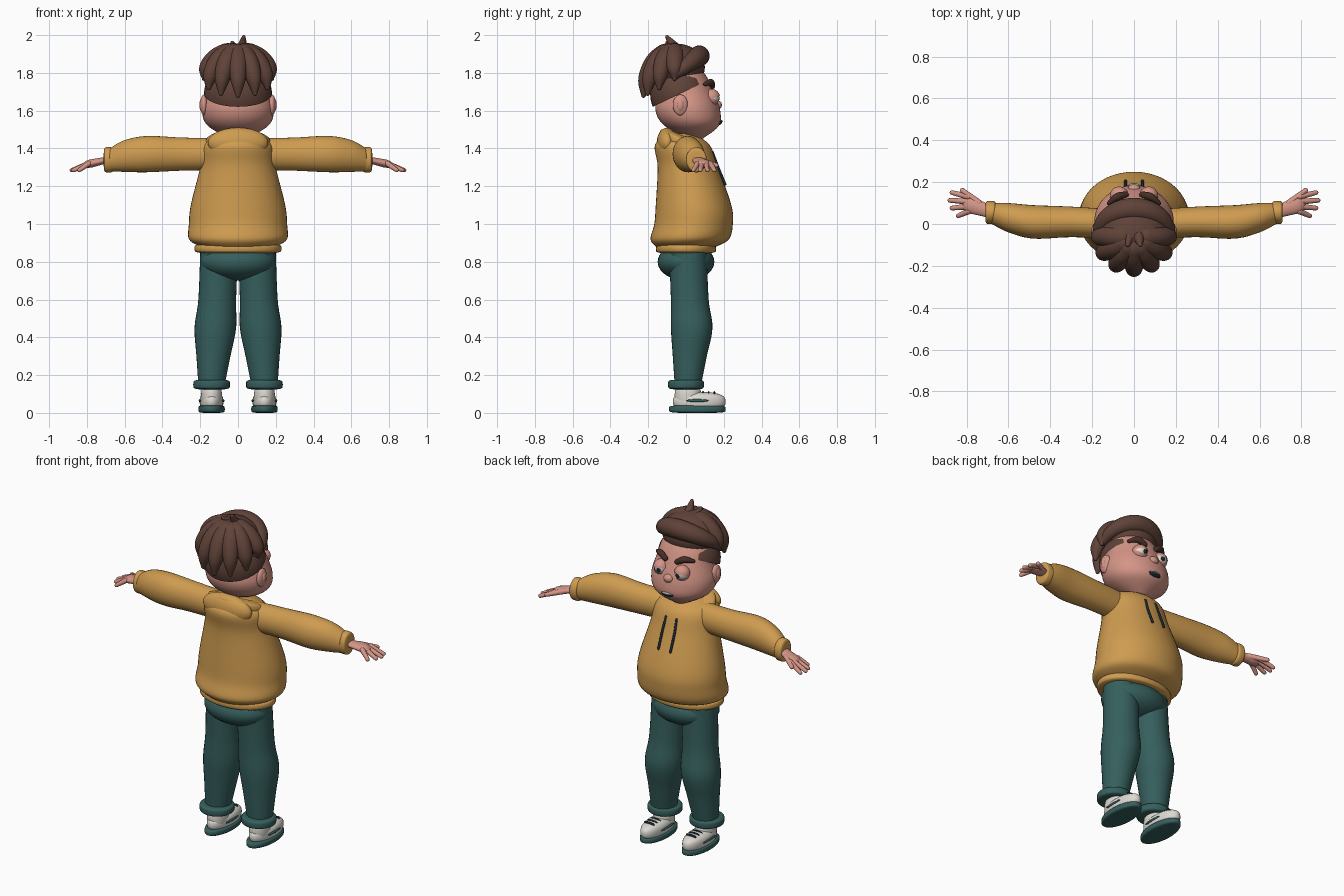
import bpy
import bmesh
import math
from mathutils import Vector, Matrix

cube = bpy.data.objects.get("Cube")
if cube:
    bpy.data.objects.remove(cube, do_unlink=True)

X, Y, Z = Matrix.Identity(3)
QUARTER = math.pi / 2


def material(name, *rgb):
    mat = bpy.data.materials.new(name)
    mat.use_nodes = True
    mat.diffuse_color = (*rgb, 1)
    shader = next(node for node in mat.node_tree.nodes if node.type == "BSDF_PRINCIPLED")
    shader.inputs["Base Color"].default_value = (*rgb, 1)
    shader.inputs["Roughness"].default_value = 0.7
    return mat


mustard = material("mustard cloth", 0.62, 0.33, 0.08)
teal = material("teal cloth", 0.036, 0.115, 0.11)
skin = material("skin", 0.66, 0.3, 0.24)
brown = material("brown hair", 0.115, 0.055, 0.04)
brow_brown = material("dark brown eyebrow", 0.06, 0.03, 0.02)
white = material("off white", 0.72, 0.69, 0.64)
dark = material("dark navy", 0.01, 0.02, 0.03)
grey = material("tooth grey", 0.4, 0.4, 0.38)


def finish(name, bm, mat):
    bmesh.ops.recalc_face_normals(bm, faces=bm.faces)
    mesh = bpy.data.meshes.new(name)
    bm.to_mesh(mesh)
    bm.free()
    mesh.materials.append(mat)
    mesh.shade_smooth()
    mesh.set_sharp_from_angle(angle=math.radians(60))
    obj = bpy.data.objects.new(name, mesh)
    bpy.context.collection.objects.link(obj)


def smooth_path(rows, steps=6):
    """Catmull-Rom interpolation of positions and radii together."""
    points = [Vector(row) for row in rows]
    padded = [points[0], *points, points[-1]]
    result = []
    for before, start, end, after in zip(padded, padded[1:], padded[2:], padded[3:]):
        leave, arrive = (end - before) / 2, (after - start) / 2
        for k in range(steps):
            t = k / steps
            ease = t * t * (3 - 2 * t)
            result.append(start.lerp(end, ease) + leave * t * (1 - t) ** 2
                          - arrive * t * t * (1 - t))
    return result + [points[-1]]


def sweep(name, rows, mat, side=X, normal=None, flat=1, mirror=1, sides=32):
    """Skin rings of (x, y, z, radius); without a fixed normal the ends are domed."""
    rings = smooth_path(rows)
    centres = [ring.xyz for ring in rings]
    ends = [centres[0], *centres, centres[-1]]
    frames = []
    for ring, before, after in zip(rings, ends, ends[2:]):
        tangent = normal or after - before
        frames.append((ring.xyz, tangent.normalized(), ring.w))
    if normal is None:
        def dome(frame, sign):
            centre, tangent, radius = frame
            return [(centre + tangent * sign * radius * math.sin(q), tangent, radius * math.cos(q))
                    for q in (0.5, 1, 1.4)]
        frames = dome(frames[0], -1)[::-1] + frames + dome(frames[-1], 1)
    bm = bmesh.new()
    loops = []
    for centre, tangent, radius in frames:
        u = (side - tangent * side.dot(tangent)).normalized()
        v = tangent.cross(u) * flat
        loop = []
        for k in range(sides):
            angle = math.tau * k / sides
            p = centre + (u * math.cos(angle) + v * math.sin(angle)) * radius
            loop.append(bm.verts.new((p.x * mirror, p.y, p.z)))
        loops.append(loop)
    for low, high in zip(loops, loops[1:]):
        for k in range(sides):
            bm.faces.new((low[k - 1], low[k], high[k], high[k - 1]))
    bm.faces.new(loops[0])
    bm.faces.new(loops[-1])
    finish(name, bm, mat)


def blob(name, centre, radii, mat, mirror=1, cut=None, puff=1, axis=Z):
    """Ellipsoid; a low puff squares it to a soft disc, cut keeps one side of a plane."""
    bm = bmesh.new()
    bmesh.ops.create_uvsphere(bm, u_segments=32, v_segments=20, radius=1)
    for v in bm.verts:
        ring = max(v.co.xy.length, 0.001) ** (puff - 1)
        v.co = (v.co.x * ring, v.co.y * ring, math.copysign(abs(v.co.z) ** puff, v.co.z))
    if cut:
        geom = bm.verts[:] + bm.edges[:] + bm.faces[:]
        bmesh.ops.bisect_plane(bm, geom=geom, plane_co=(0, 0, 0), plane_no=cut, clear_inner=True)
    bm.transform(Matrix.Diagonal((mirror, 1, 1, 1)) @ Matrix.Translation(centre)
                 @ Matrix.Diagonal((*radii, 1))
                 @ Z.rotation_difference(axis).to_matrix().to_4x4())
    finish(name, bm, mat)


# Hooded top
sweep("hoodie_body", [
    (0, 0, .88, .2), (0, .02, .92, .26), (0, .04, 1, .26), (0, .04, 1.1, .25),
    (0, .01, 1.3, .2), (0, -.02, 1.42, .18), (0, -.03, 1.48, .08)],
    mustard, normal=Z, flat=.8, sides=48)
blob("hoodie_hem", (0, 0, .87), (.23, .16, .026), mustard, puff=.4)
sweep("hood_collar", [(0, -.02, 1.38, .15), (0, -.01, 1.4, .17), (0, 0, 1.44, .17), (0, 0, 1.46, .12)],
      mustard, normal=Vector((0, .4, .9)), flat=.85, sides=48)
blob("hood_pouch", (0, -.1, 1.43), (.16, .055, .08), mustard)

# Hips
blob("trouser_hips", (0, 0, .8), (.2, .15, .1), teal)

# Head
sweep("head", [
    (0, .05, 1.45, .04), (0, .03, 1.52, .16), (0, .01, 1.6, .19), (0, 0, 1.7, .165),
    (0, -.03, 1.8, .14), (0, -.03, 1.88, .05)], skin, normal=Z, flat=.9, sides=48)
blob("nose", (0, .165, 1.63), (.03, .025, .025), skin)
blob("mouth", (0, .17, 1.54), (.045, .02, .017), dark)
blob("teeth", (0, .175, 1.545), (.035, .02, .008), grey)

# Hair: cropped sides, crown and front roll
blob("cropped_hair", (0, -.03, 1.69), (.18, .16, .17), brown, cut=(0, -.45, 1))
blob("hair_crown", (0, -.05, 1.83), (.165, .15, .125), brown)
roll = []
for i in range(-4, 5):
    turn = math.cos(i / 4 * QUARTER)
    roll.append((.17 * math.sin(i / 4 * QUARTER), .13 * turn - .06, 1.79 + .1 * turn, .025 + .03 * turn))
sweep("hair_front_roll", roll, brown, side=Z)

# Locks fanned round the back of the head, each a tapering quarter ellipse
for i in range(-3, 4):
    across, back = math.sin(i * QUARTER / 3), math.cos(i * QUARTER / 3)
    tip = 1.68 + .01 * i * i
    lock = []
    for k in range(1, 6):
        out, drop = math.sin(k / 5 * QUARTER), math.cos(k / 5 * QUARTER)
        lock.append((.18 * across * out, -.06 - .165 * back * out,
                     tip + (1.91 - tip) * drop, .012 + .045 * math.sqrt(drop)))
    sweep(f"hair_lock_{i + 4}", lock, brown, side=Vector((back, across, 0)))

for label, s, tuft in (("left", 1, 1.99), ("right", -1, 1.96)):
    sweep(label + "_hair_tuft", [(.02, -.05, 1.92, .035), (.03, -.1, tuft, .01)], brown, mirror=s)

    # Face
    blob(label + "_ear", (.18, -.03, 1.63), (.02, .04, .055), skin, s)
    blob(label + "_inner_ear", (.19, -.03, 1.63), (.015, .02, .035), skin, s)
    eye = (.07, .135, 1.67)
    blob(label + "_eyeball", eye, (.04, .04, .04), white, s)
    blob(label + "_pupil", (.065, .17, 1.665), (.014, .008, .014), dark, s)
    blob(label + "_upper_lid", eye, (.045, .045, .045), skin, s, cut=(.1, -.2, 1))
    blob(label + "_lower_lid", eye, (.044, .044, .044), skin, s, cut=(0, -.6, -1))
    sweep(label + "_eyebrow", [(.04, .14, 1.73, .015), (.08, .13, 1.75, .018), (.12, .1, 1.74, .01)],
          brow_brown, side=Z, mirror=s)

    # Sleeve and cuff
    sweep(label + "_sleeve", [
        (.1, 0, 1.37, .07), (.3, .01, 1.37, .073), (.48, .01, 1.37, .08), (.6, .03, 1.36, .07),
        (.68, .05, 1.34, .05)], mustard, side=Y, normal=X, flat=1.2, mirror=s)
    blob(label + "_sleeve_cuff", (.685, .055, 1.34), (.026, .055, .067), mustard, s, puff=.4, axis=X)

    # Hand
    sweep(label + "_palm", [(.69, .06, 1.34, .03), (.78, .09, 1.32, .04)],
          skin, side=Y, flat=.55, mirror=s)
    for i, finger in enumerate(("index", "middle", "ring", "little")):
        sweep(f"{label}_{finger}_finger", [
            (.79, .13 - .023 * i, 1.32, .015),
            (.88 - .01 * (i - 1) ** 2, .15 - .037 * i, 1.285, .011)], skin, side=Y, mirror=s, sides=16)
    sweep(label + "_thumb", [(.74, .1, 1.33, .016), (.82, .16, 1.31, .012)],
          skin, side=Z, mirror=s, sides=16)

    # Leg and turned-up cuff
    sweep(label + "_trouser_leg", [
        (.1, .01, .85, .1), (.11, .02, .6, .1), (.12, .03, .45, .11), (.13, .02, .3, .09),
        (.14, .01, .15, .07)], teal, normal=Z, mirror=s)
    blob(label + "_trouser_cuff", (.14, 0, .15), (.097, .095, .026), teal, s, puff=.4)

    # Shoe
    blob(label + "_shoe_sole", (.14, .06, .02), (.07, .15, .02), teal, s, puff=.4)
    blob(label + "_shoe_upper", (.14, .07, .06), (.063, .14, .05), white, s, puff=.75)
    blob(label + "_shoe_ankle", (.14, .01, .09), (.055, .07, .07), white, s, puff=.75)
    for part, x in (("outer", .2), ("inner", .08)):
        blob(f"{label}_{part}_shoe_stripe", (x, .06, .065), (.008, .06, .008), teal, s)
    for i in range(3):
        blob(f"{label}_lace_{i + 1}", (.14, .09 + .03 * i, .105), (.035, .006, .01), dark, s)

    # Drawstring
    sweep(label + "_drawstring", [(.035, .14, 1.38, .007), (.04, .17, 1.3, .007), (.04, .207, 1.21, .007)],
          dark, mirror=s, sides=12)
